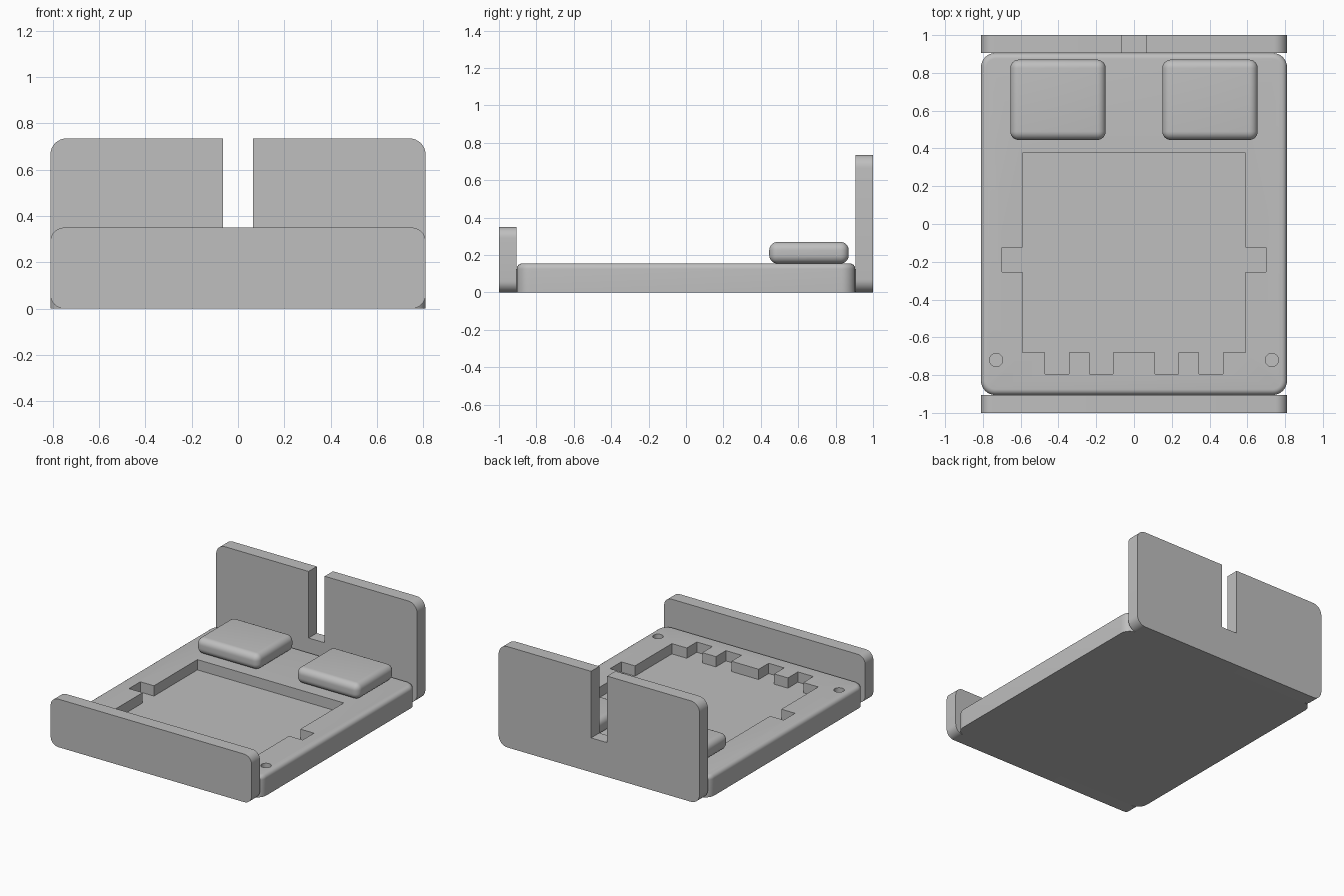
import bpy, bmesh
from mathutils import Matrix

cube = bpy.data.objects.get("Cube")
if cube:
    bpy.data.objects.remove(cube, do_unlink=True)

grey = bpy.data.materials.new("plain_grey")
grey.use_nodes = True
grey.diffuse_color = (0.52, 0.52, 0.52, 1)
grey.node_tree.nodes["Principled BSDF"].inputs["Base Color"].default_value = (0.52, 0.52, 0.52, 1)


def finish(name, bm):
    mesh = bpy.data.meshes.new(name)
    bmesh.ops.recalc_face_normals(bm, faces=bm.faces)
    bm.to_mesh(mesh)
    bm.free()
    mesh.materials.append(grey)
    obj = bpy.data.objects.new(name, mesh)
    bpy.context.collection.objects.link(obj)
    return obj


def box_mesh(low, high):
    bm = bmesh.new()
    size = [b - a for a, b in zip(low, high)]
    mid = [(a + b) / 2 for a, b in zip(low, high)]
    bmesh.ops.create_cube(bm, size=1, matrix=Matrix.Translation(mid) @ Matrix.Diagonal((*size, 1)))
    return bm


def round_edges(bm, edges, radius, segments=8):
    bmesh.ops.bevel(bm, geom=edges, offset=radius, segments=segments, profile=0.5,
                    affect='EDGES', clamp_overlap=True)


def edges_along(bm, axis):
    return [e for e in bm.edges if abs((e.verts[0].co - e.verts[1].co).normalized()[axis]) > 0.99]


def prism(name, outline, z0, z1):
    bm = bmesh.new()
    face = bm.faces.new([bm.verts.new((x, y, z0)) for x, y in outline])
    out = bmesh.ops.extrude_face_region(bm, geom=[face])
    top = [v for v in out["geom"] if isinstance(v, bmesh.types.BMVert)]
    bmesh.ops.translate(bm, verts=top, vec=(0, 0, z1 - z0))
    return finish(name, bm)


def activate(obj):
    bpy.ops.object.select_all(action='DESELECT')
    obj.select_set(True)
    bpy.context.view_layer.objects.active = obj


def carve(obj, cutter):
    activate(obj)
    mod = obj.modifiers.new("carve", 'BOOLEAN')
    mod.operation = 'DIFFERENCE'
    mod.solver = 'EXACT'
    mod.object = cutter
    bpy.ops.object.modifier_apply(modifier=mod.name)
    bpy.data.objects.remove(cutter, do_unlink=True)


def smooth(obj):
    activate(obj)
    bpy.ops.object.shade_smooth_by_angle(angle=0.6)


HALF_W, DECK_Y, DECK_Z = 0.81, 0.905, 0.155
FLOOR_Z = 0.08

# Bed base with rounded corners and a softened top rim
bm = box_mesh((-HALF_W, -DECK_Y, 0), (HALF_W, DECK_Y, DECK_Z))
round_edges(bm, edges_along(bm, 2), 0.075)
rim = [e for e in bm.edges if all(v.co.z > DECK_Z - 0.001 for v in e.verts)]
round_edges(bm, rim, 0.03, 6)
base = finish("bed_base", bm)

# Recess with side tabs and front notches, mirrored across the middle
half = [(0.11, -0.68), (0.11, -0.795), (0.235, -0.795), (0.235, -0.68),
        (0.345, -0.68), (0.345, -0.795), (0.47, -0.795), (0.47, -0.68),
        (0.59, -0.68), (0.59, -0.255), (0.70, -0.255), (0.70, -0.125),
        (0.59, -0.125), (0.59, 0.375)]
outline = half + [(-x, y) for x, y in reversed(half)]
carve(base, prism("recess_cutter", outline, FLOOR_Z, 0.3))

# Two small round holes near the front corners
for side in (-1, 1):
    bm = bmesh.new()
    bmesh.ops.create_cone(bm, cap_ends=True, segments=32, radius1=0.035, radius2=0.035, depth=0.2,
                          matrix=Matrix.Translation((side * 0.73, -0.72, FLOOR_Z + 0.1)))
    carve(base, finish("hole_cutter", bm))
smooth(base)


# Upright end boards with rounded corners
def end_board(name, y0, y1, height, radius):
    bm = box_mesh((-HALF_W, y0, 0), (HALF_W, y1, height))
    round_edges(bm, edges_along(bm, 1), radius)
    return finish(name, bm)


footboard = end_board("footboard", -1, -DECK_Y, 0.35, 0.06)
smooth(footboard)
headboard = end_board("headboard", DECK_Y, 1, 0.735, 0.07)
carve(headboard, finish("slot_cutter", box_mesh((-0.065, 0.8, 0.25), (0.065, 1.1, 0.9))))
smooth(headboard)

# Pillows
for name, x0, x1 in (("left_pillow", 0.15, 0.655), ("right_pillow", -0.655, -0.15)):
    bm = box_mesh((x0, 0.445, DECK_Z - 0.001), (x1, 0.87, 0.27))
    round_edges(bm, bm.edges[:], 0.045)
    smooth(finish(name, bm))
